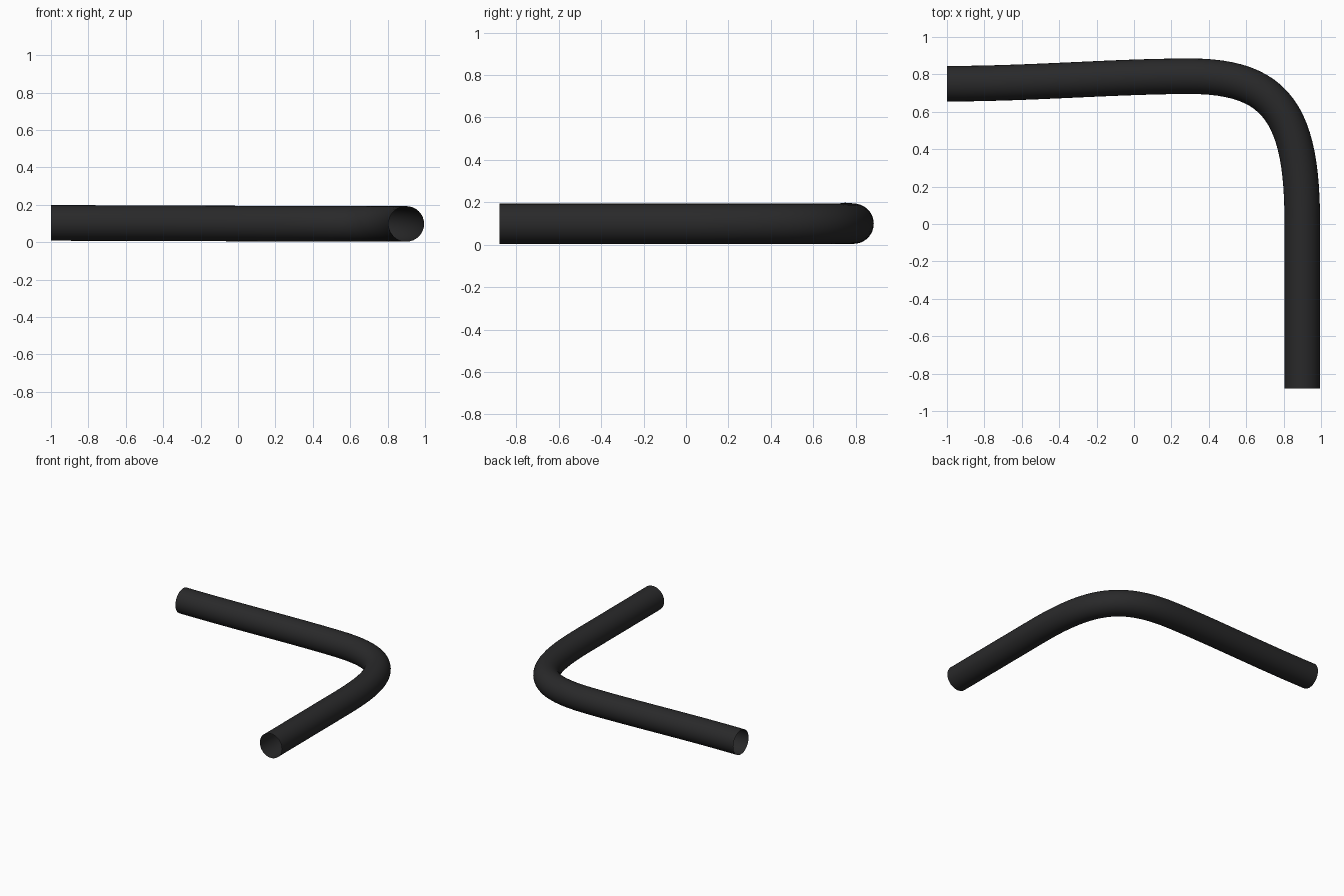
import bpy
from mathutils import Vector

if "Cube" in bpy.data.objects:
    bpy.data.objects.remove(bpy.data.objects["Cube"])

# Bent tube: centre line as (left handle, point, right handle)
R = 0.095
PATH = [
    ((-1.3, 0.75, 0.103), (-1.0, 0.75, 0.103), (-0.55, 0.75, 0.103)),
    ((-0.1, 0.79, 0.10), (0.3, 0.79, 0.099), (0.77, 0.79, 0.098)),
    ((0.9, 0.58, 0.098), (0.9, 0.0, 0.098), (0.9, -0.3, 0.098)),
    ((0.9, -0.6, 0.098), (0.9, -0.88, 0.098), (0.9, -1.1, 0.098)),
]
curve = bpy.data.curves.new("bent_tube", "CURVE")
curve.dimensions = "3D"
curve.resolution_u = 24
curve.bevel_depth = R
curve.bevel_resolution = 14
curve.use_fill_caps = False  # open ends
spline = curve.splines.new("BEZIER")
spline.bezier_points.add(len(PATH) - 1)
for bp, (left, point, right) in zip(spline.bezier_points, PATH):
    bp.handle_left_type = bp.handle_right_type = "FREE"
    bp.co, bp.handle_left, bp.handle_right = Vector(point), Vector(left), Vector(right)
spline.use_smooth = True

# Dark finish
mat = bpy.data.materials.new("dark_rubber")
mat.diffuse_color = (0.022, 0.022, 0.023, 1)
mat.use_nodes = True
mat.node_tree.nodes["Principled BSDF"].inputs["Base Color"].default_value = mat.diffuse_color
curve.materials.append(mat)

tube = bpy.data.objects.new("bent_tube", curve)
bpy.context.collection.objects.link(tube)
